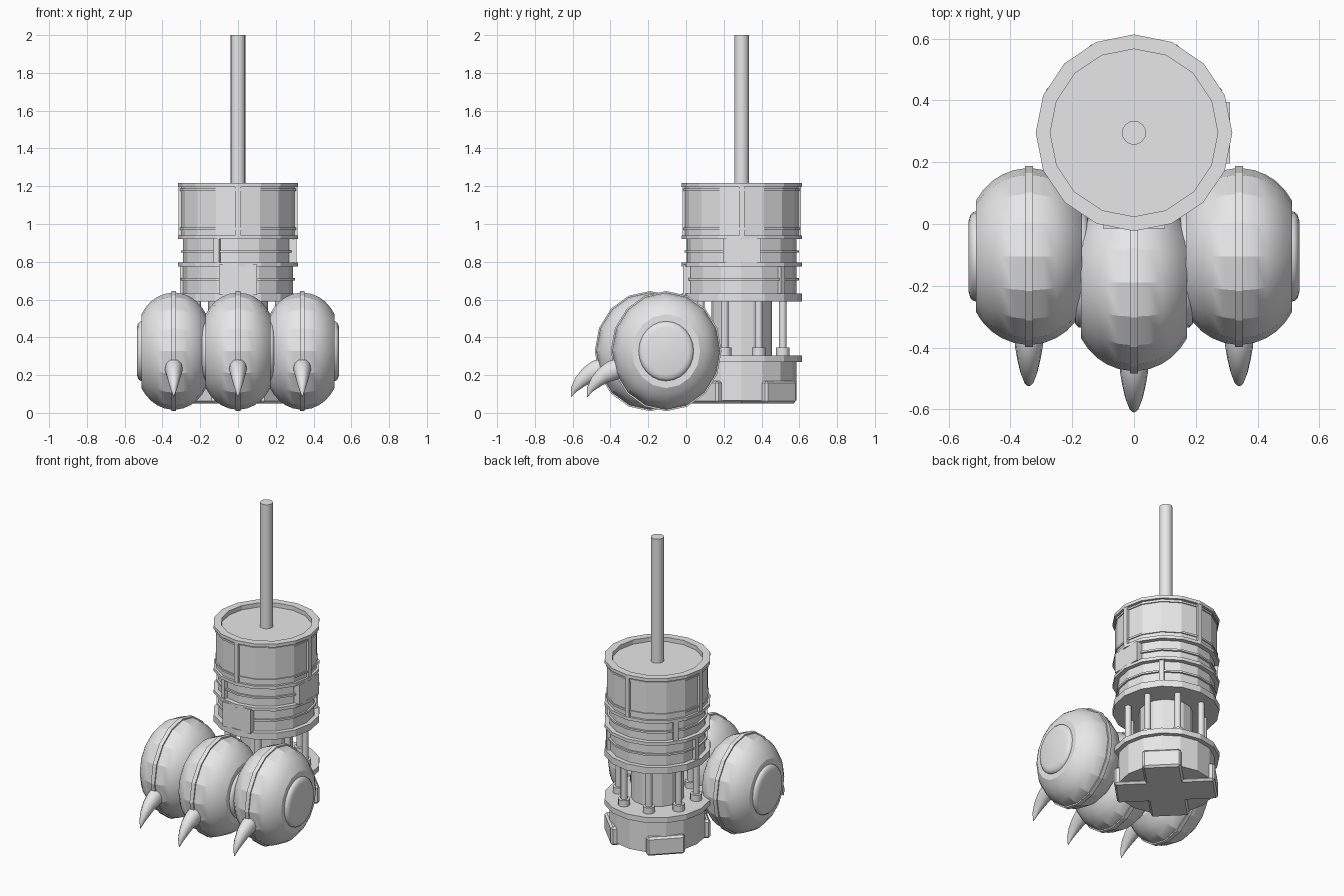
import bpy, bmesh
from math import sin, cos, pi, radians
from mathutils import Vector, Matrix

cube = bpy.data.objects.get("Cube")
if cube:
    bpy.data.objects.remove(cube)

grey = bpy.data.materials.new("plain grey")
grey.use_nodes = True
grey.diffuse_color = (0.8, 0.8, 0.8, 1)
grey.node_tree.nodes["Principled BSDF"].inputs["Base Color"].default_value = (0.8, 0.8, 0.8, 1)

TOWER = Vector((0, 0.295, 0))


def finish(name, bm, matrix=None, smooth=None):
    bmesh.ops.recalc_face_normals(bm, faces=bm.faces)
    mesh = bpy.data.meshes.new(name)
    bm.to_mesh(mesh)
    bm.free()
    mesh.materials.append(grey)
    obj = bpy.data.objects.new(name, mesh)
    bpy.context.collection.objects.link(obj)
    if matrix:
        obj.matrix_world = matrix
    if smooth:
        bpy.ops.object.select_all(action='DESELECT')
        obj.select_set(True)
        bpy.context.view_layer.objects.active = obj
        bpy.ops.object.shade_smooth_by_angle(angle=radians(smooth))
    return obj


def lathe(name, profile, matrix, sides=16, closed=False, smooth=None):
    """Spin (radius, height) points about z; an open profile is capped."""
    bm = bmesh.new()
    rings = [[bm.verts.new((r * cos(2 * pi * i / sides), r * sin(2 * pi * i / sides), h))
              for i in range(sides)] for r, h in profile]
    pairs = list(zip(rings, rings[1:]))
    if closed:
        pairs.append((rings[-1], rings[0]))
    else:
        bm.faces.new(rings[0])
        bm.faces.new(rings[-1])
    for a, b in pairs:
        for i in range(sides):
            j = (i + 1) % sides
            bm.faces.new((a[i], a[j], b[j], b[i]))
    return finish(name, bm, matrix, smooth)


def drum(name, r, z0, z1, at=TOWER, sides=16, smooth=None):
    return lathe(name, [(r, z0), (r, z1)], Matrix.Translation(at), sides, smooth=smooth)


def plate(name, angle, dist, size, z, bevel=0):
    """Box on the tower wall, facing outward at the given angle."""
    bm = bmesh.new()
    bmesh.ops.create_cube(bm, size=1, matrix=Matrix.Diagonal((*size, 1)))
    if bevel:
        bmesh.ops.bevel(bm, geom=bm.edges[:], offset=bevel, segments=1, affect='EDGES')
    matrix = (Matrix.Translation(TOWER) @ Matrix.Rotation(radians(angle), 4, 'Z')
              @ Matrix.Translation((dist, 0, z)))
    return finish(name, bm, matrix)


# Base with crossed foot bars
drum("base_drum", 0.29, 0.065, 0.28)
drum("base_rim", 0.318, 0.27, 0.305)
for i in range(2):
    plate(f"foot_bar_{i}", 45 + 90 * i, 0, (0.6, 0.23, 0.12), 0.11, 0.012)

# Inner column and ring of posts
drum("inner_column", 0.16, 0.3, 0.6)
for i in range(8):
    a = radians(22.5 + 45 * i)
    at = TOWER + Vector((cos(a), sin(a), 0)) * 0.235
    drum(f"post_{i}", 0.02, 0.3, 0.6, at, 12, 40)
    drum(f"post_collar_{i}", 0.036, 0.3, 0.345, at, 12, 40)

# Tower sections and flanges
drum("lower_section", 0.29, 0.62, 0.785)
drum("middle_section", 0.29, 0.785, 0.93)
for name, z0, z1 in (("bottom_flange", 0.59, 0.633), ("lower_flange", 0.776, 0.797),
                     ("middle_flange", 0.92, 0.94)):
    drum(name, 0.318, z0, z1)
lathe("upper_section", [(0.303, 0.93), (0.303, 1.195), (0.318, 1.195), (0.318, 1.216),
                        (0.271, 1.216), (0.271, 1.135)], Matrix.Translation(TOWER))
drum("mast", 0.039, 1.13, 2.0, sides=16, smooth=40)

# Thin hoops round the sections
for i, (z, r) in enumerate(((0.707, 0.302), (0.855, 0.302), (0.975, 0.31), (1.182, 0.31))):
    drum(f"hoop_{i}", r, z - 0.006, z + 0.006)

# Upright straps and wall panels
for i in range(4):
    plate(f"upper_strap_{i}", 90 * i, 0.297, (0.035, 0.03, 0.26), 1.066)
for i, (angle, z) in enumerate(((146, 0.858), (248, 0.858), (45, 0.705), (175, 0.705))):
    plate(f"section_strap_{i}", angle, 0.288, (0.04, 0.03, 0.15), z)
plate("side_panel", 0, 0.28, (0.06, 0.2, 0.13), 0.858)
plate("front_panel", 270, 0.28, (0.06, 0.2, 0.16), 0.705)

# Toes: barrel, ridge, end caps and claw
HALF = 0.171
barrel = [(0.18, -HALF), (0.212, -0.15), (0.243, -0.12), (0.264, -0.088), (0.279, -0.05), (0.285, -0.013)]
barrel += [(r, -h) for r, h in reversed(barrel)]
cap = [(0.146, 0), (0.144, 0.01), (0.135, 0.02), (0.115, 0.026)]
claw = [(0.0, 0.05, 0.055), (-0.035, 0.235, 0.056), (-0.07, 0.222, 0.053), (-0.11, 0.2, 0.045),
        (-0.15, 0.165, 0.034), (-0.182, 0.125, 0.019), (-0.198, 0.085, 0.002)]
claw[0] = (0.03, 0.245, 0.05)


def build_claw(name, x, y):
    bm = bmesh.new()
    sides, rings = 12, []
    for k, (cy, cz, r) in enumerate(claw):
        before, after = claw[max(k - 1, 0)], claw[min(k + 1, len(claw) - 1)]
        along = Vector((0, after[0] - before[0], after[1] - before[1])).normalized()
        across = along.cross(Vector((1, 0, 0)))
        rings.append([bm.verts.new(Vector((x, y + cy, cz))
                                   + Vector((0.85 * r * cos(t), 0, 0)) + across * r * sin(t))
                      for t in (2 * pi * i / sides for i in range(sides))])
    for a, b in zip(rings, rings[1:]):
        for i in range(sides):
            j = (i + 1) % sides
            bm.faces.new((a[i], a[j], b[j], b[i]))
    bm.faces.new(rings[0])
    bm.faces.new(rings[-1])
    finish(name, bm, smooth=40)


for side, x, y in (("right", -0.34, -0.105), ("middle", 0, -0.19), ("left", 0.34, -0.105)):
    place = (Matrix.Translation((x, y, 0.327)) @ Matrix.Diagonal((1, 1, 1.085, 1))
             @ Matrix.Rotation(pi / 2, 4, 'Y'))
    lathe(f"{side}_toe", barrel, place, smooth=20)
    lathe(f"{side}_toe_ridge", [(0.27, -0.013), (0.293, -0.013), (0.293, 0.013), (0.27, 0.013)],
          place, closed=True)
    for end in (-1, 1):
        lathe(f"{side}_toe_cap_{'inner' if end < 0 else 'outer'}",
              [(r, end * (HALF - 0.002 + h)) for r, h in cap], place, 24, smooth=40)
    build_claw(f"{side}_claw", x, y - 0.22)
